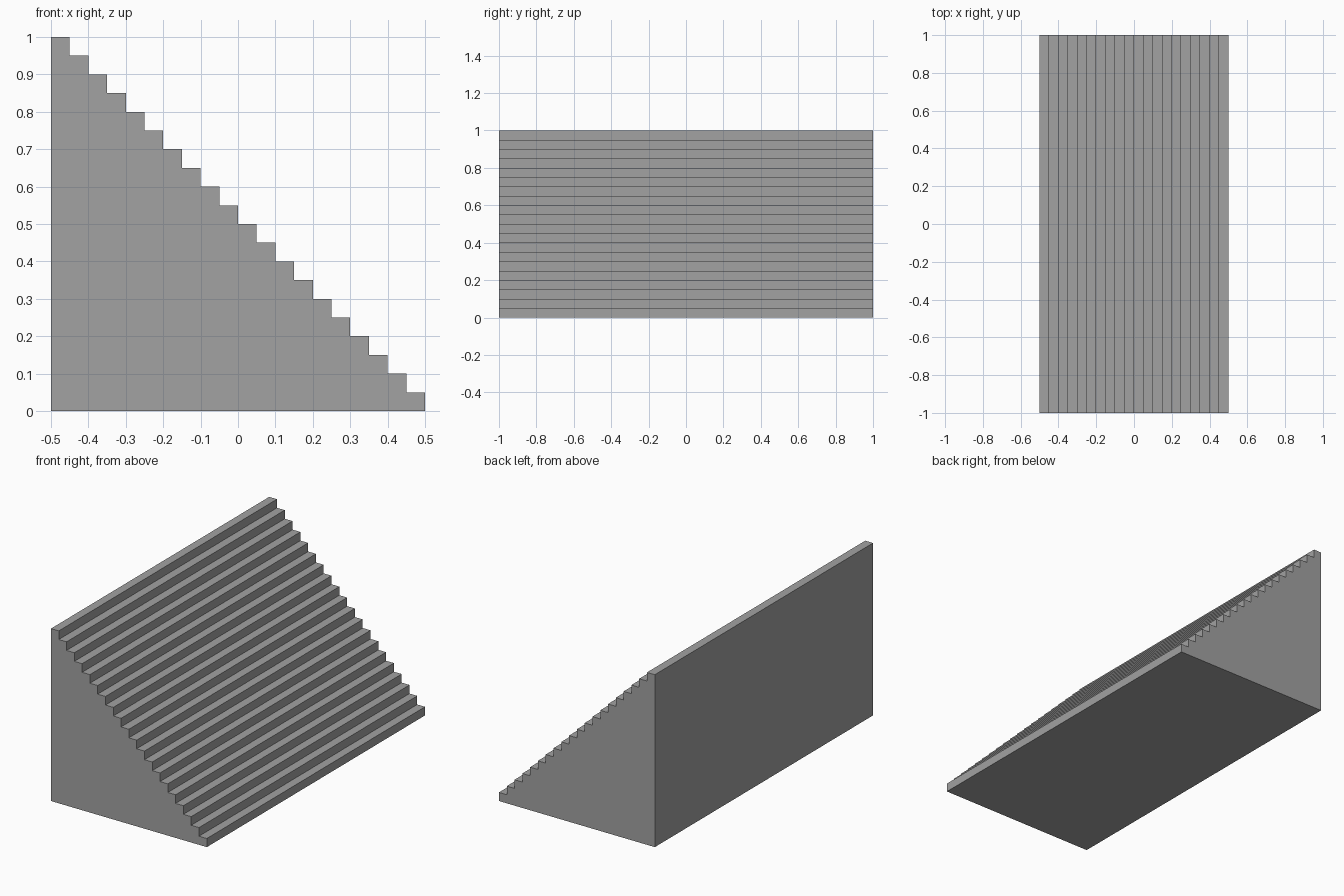
import bpy
import bmesh

default_cube = bpy.data.objects.get("Cube")
if default_cube:
    bpy.data.objects.remove(default_cube, do_unlink=True)

STEPS = 20
WIDTH, HEIGHT, LENGTH = 1.0, 1.0, 2.0
tread, riser = WIDTH / STEPS, HEIGHT / STEPS

# Plain grey finish
grey = bpy.data.materials.new("grey")
grey.use_nodes = True
colour = (0.36, 0.36, 0.36, 1)
grey.diffuse_color = colour
grey.node_tree.nodes["Principled BSDF"].inputs["Base Color"].default_value = colour

# Stepped side profile: base corners, then treads and risers descending to +x
profile = [(WIDTH / 2, 0), (-WIDTH / 2, 0)]
for i in range(STEPS):
    x, z = -WIDTH / 2 + i * tread, HEIGHT - i * riser
    profile += [(x, z), (x + tread, z)]

# Solid staircase: profile extruded along y
bm = bmesh.new()
side = bm.faces.new([bm.verts.new((x, -LENGTH / 2, z)) for x, z in profile])
extruded = bmesh.ops.extrude_face_region(bm, geom=[side], use_keep_orig=True)
new_verts = [g for g in extruded["geom"] if isinstance(g, bmesh.types.BMVert)]
bmesh.ops.translate(bm, verts=new_verts, vec=(0, LENGTH, 0))
bmesh.ops.recalc_face_normals(bm, faces=bm.faces)

mesh = bpy.data.meshes.new("staircase")
bm.to_mesh(mesh)
bm.free()
mesh.materials.append(grey)
staircase = bpy.data.objects.new("staircase", mesh)
bpy.context.collection.objects.link(staircase)
